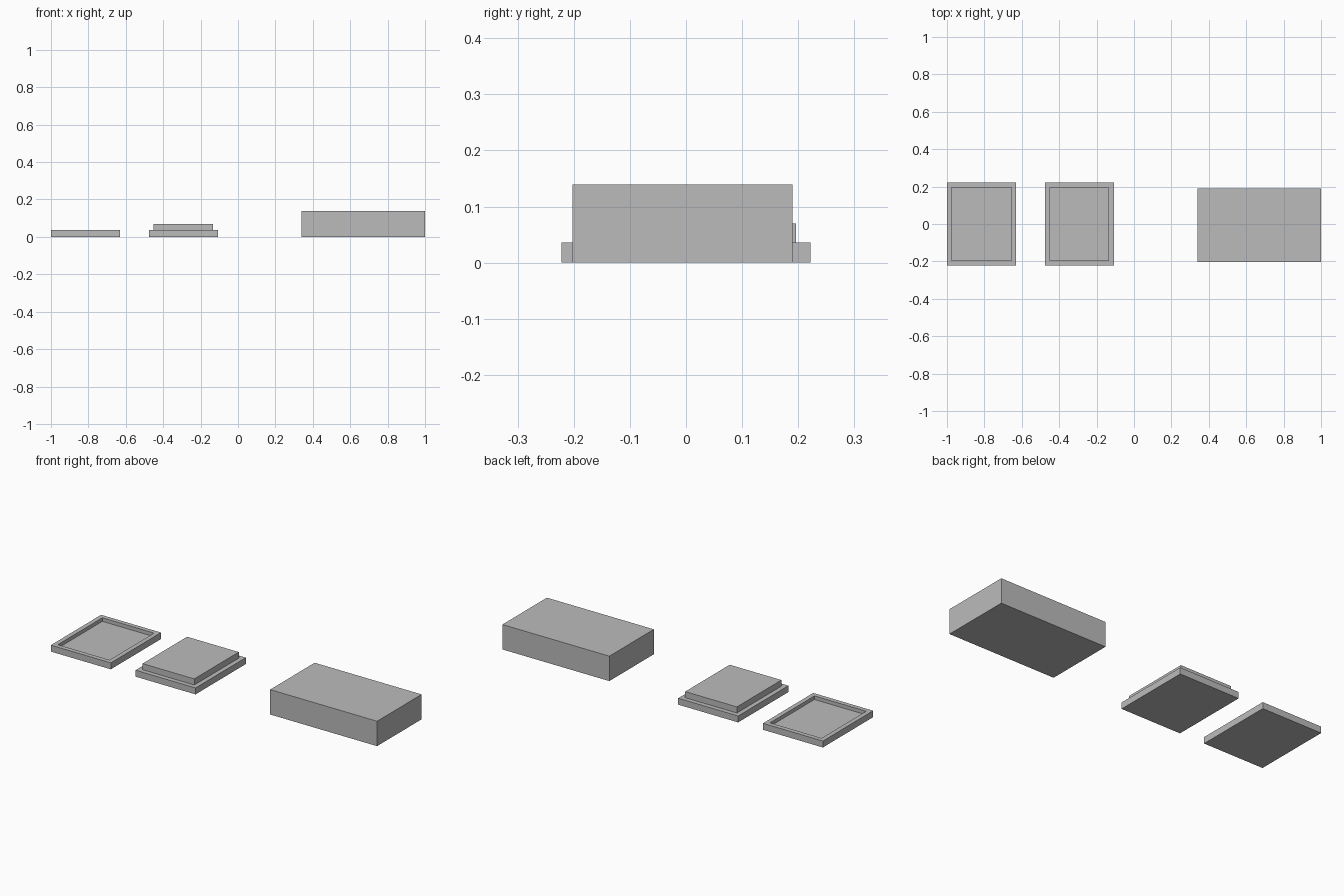
import bpy
import bmesh
from mathutils import Matrix, Vector

cube = bpy.data.objects.get("Cube")
if cube:
    bpy.data.objects.remove(cube, do_unlink=True)

GREY = (0.5, 0.5, 0.5, 1.0)
grey = bpy.data.materials.new("plain grey")
grey.use_nodes = True
grey.diffuse_color = GREY
grey.node_tree.nodes["Principled BSDF"].inputs["Base Color"].default_value = GREY


def slab(name, size, centre, step=0.0, border=0.036):
    """Box on the ground; a non-zero step raises or sinks an inset top panel."""
    bm = bmesh.new()
    scale = Matrix.Diagonal((*size, 1))
    place = Matrix.Translation((*centre, size[2] / 2))
    bmesh.ops.create_cube(bm, size=1, matrix=place @ scale)
    if step:
        bm.normal_update()
        top = max(bm.faces, key=lambda f: f.normal.z)
        bmesh.ops.inset_region(bm, faces=[top], thickness=border)
        # Extrude the inset panel into a plug or a recess with upright walls
        panel = bmesh.ops.extrude_discrete_faces(bm, faces=[top])["faces"][0]
        bmesh.ops.translate(bm, verts=panel.verts, vec=Vector((0, 0, step)))
        bmesh.ops.recalc_face_normals(bm, faces=bm.faces)
    mesh = bpy.data.meshes.new(name)
    bm.to_mesh(mesh)
    bm.free()
    mesh.materials.append(grey)
    obj = bpy.data.objects.new(name, mesh)
    bpy.context.collection.objects.link(obj)
    return obj


# Shallow tray, matching stepped lid, and the solid block beside them
PLATE = (0.37, 0.443, 0.036)
slab("recessed_tray", PLATE, (-0.815, 0.0), step=-0.02)
slab("stepped_lid", PLATE, (-0.292, 0.0), step=0.034)
slab("solid_block", (0.66, 0.392, 0.139), (0.67, -0.006))
